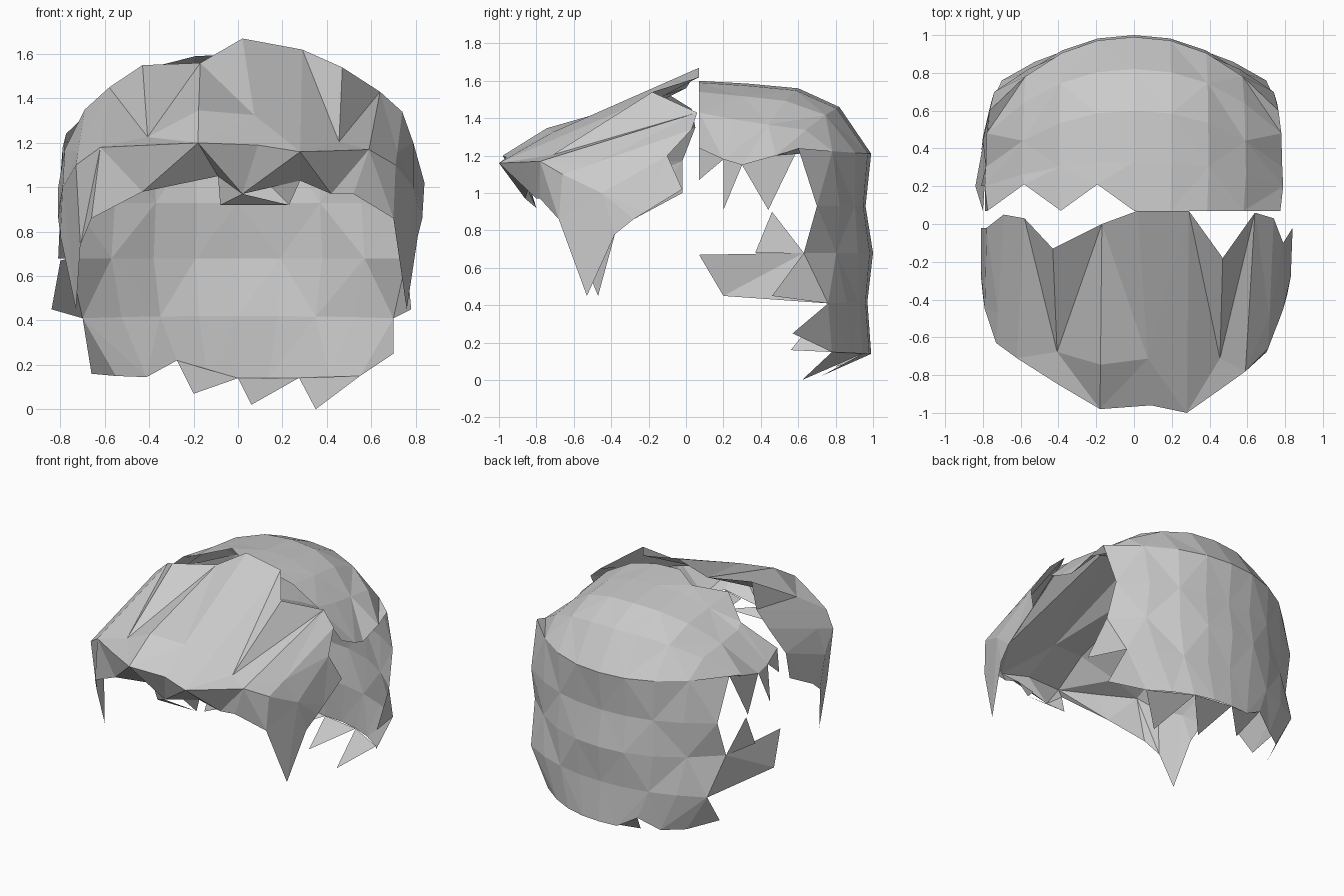
import bpy

def make(name, verts, faces):
    me = bpy.data.meshes.new(name)
    me.from_pydata(verts, [], faces)
    me.update()
    ob = bpy.data.objects.new(name, me)
    bpy.context.collection.objects.link(ob)
    return ob

def loft(name, rows):
    """Triangulated sheet through equal-length rows, alternating diagonals."""
    n = len(rows[0])
    verts = [p for r in rows for p in r]
    faces = []
    for j in range(len(rows) - 1):
        for i in range(n - 1):
            a, b = j * n + i, j * n + i + 1
            c, d = b + n, a + n
            if (i + j) % 2:
                faces += [(a, b, c), (a, c, d)]
            else:
                faces += [(a, b, d), (b, c, d)]
    return make(name, verts, faces)

def tufts(name, tris):
    verts = [p for t in tris for p in t]
    make(name, verts, [(3 * i, 3 * i + 1, 3 * i + 2) for i in range(len(tris))])

# Back shell: each row is (centre z, centre y, half width, end y, end z)
shape = [(.14, .99, .55, .78, .15), (.42, .97, .70, .76, .41),
         (.68, 1.0, .76, .63, .68), (.93, .96, .74, .70, .93),
         (1.21, .99, .765, .60, 1.24), (1.46, .82, .78, .48, 1.20),
         (1.56, .60, .785, .30, 1.15), (1.585, .33, .79, .20, 1.18),
         (1.60, .07, .775, .07, 1.24)]
rows = []
for zc, yc, hw, ye, ze in shape:
    row = []
    for i in range(9):
        t = i / 4 - 1
        k = abs(t)
        row.append((hw * t, yc + (ye - yc) * k ** 2.2, zc + (ze - zc) * k ** 2.6))
    rows.append(row)
# Notched front edge on the left half of the crown, and a nick in the nape
for i in (1, 3):
    x, y, z = rows[-1][i]
    rows[-1][i] = (x, .21, z)
x, y, z = rows[0][2]
rows[0][2] = (x, y, .22)
loft("back_hair", rows)

# Loose points along the nape and behind the ears
b = rows[0]
tufts("nape_tufts", [
    (b[0], rows[1][0], (-.66, .56, .16)),
    (b[2], b[4], (-.20, .80, .07)),
    (b[4], b[6], (.06, .72, .02)),
    (b[6], b[8], (.35, .62, 0)),
    (b[8], rows[1][8], (.70, .57, .25))])
low, tip = (-.84, .20, .45), (-.80, .07, .67)
tufts("side_tufts", [
    (rows[1][0], rows[2][0], low),
    (rows[2][0], tip, low),
    (rows[2][0], (-.80, .46, .90), (-.81, .37, .68)),
    (rows[4][0], rows[6][0], (-.80, .44, .91)),
    (rows[6][0], rows[7][0], (-.81, .20, .91)),
    (rows[7][0], rows[8][0], (-.79, .07, 1.07)),
    (rows[1][8], rows[2][8], (.78, .46, .45))])

# Front sweep: back edge, brow ridge and lower fringe, left to right
back = [(-.81, -.02, 1.0), (-.78, -.02, 1.17), (-.69, .05, 1.35), (-.58, .03, 1.45),
        (-.43, -.13, 1.55), (-.17, 0, 1.56), (.02, .07, 1.67), (.29, .07, 1.62),
        (.47, -.18, 1.54), (.64, .06, 1.43), (.74, .03, 1.34), (.79, -.10, 1.2),
        (.84, -.02, 1.02)]
ridge = [(-.81, -.28, .86), (-.79, -.45, 1.0), (-.73, -.63, 1.1), (-.62, -.71, 1.18),
         (-.40, -.85, 1.19), (-.18, -.98, 1.2), (.09, -.96, 1.19), (.28, -1, 1.16),
         (.45, -.88, 1.165), (.59, -.78, 1.17), (.71, -.66, 1.1), (.79, -.45, 1.0),
         (.83, -.28, .86)]
fringe = [(-.80, -.38, .78), (-.73, -.47, .45), (-.71, -.59, .74), (-.66, -.68, .86),
          (-.43, -.78, .98), (-.09, -.84, 1.05), (.02, -.86, .97), (.28, -.84, 1.03),
          (.42, -.80, .97), (.52, -.78, .97), (.70, -.68, .86), (.76, -.53, .45),
          (.81, -.38, .78)]
# Crease behind the ridge: raised mid strand, sunken strands either side
lift = {4: -.05, 5: .06, 6: .02, 8: -.05}
crease = []
for i, (p, q) in enumerate(zip(back, ridge)):
    x, y, z = (u + (v - u) * .76 for u, v in zip(p, q))
    crease.append((x, y, z + lift.get(i, 0)))
loft("front_hair", [back, crease, ridge, fringe])

# Small points hanging from the fringe
tufts("fringe_tufts", [
    (fringe[5], fringe[6], (-.08, -.80, .92)),
    (fringe[6], (.23, -.80, .92), (-.08, -.80, .92)),
    (fringe[7], (.15, -.84, 1.0), (.23, -.80, .92))])
